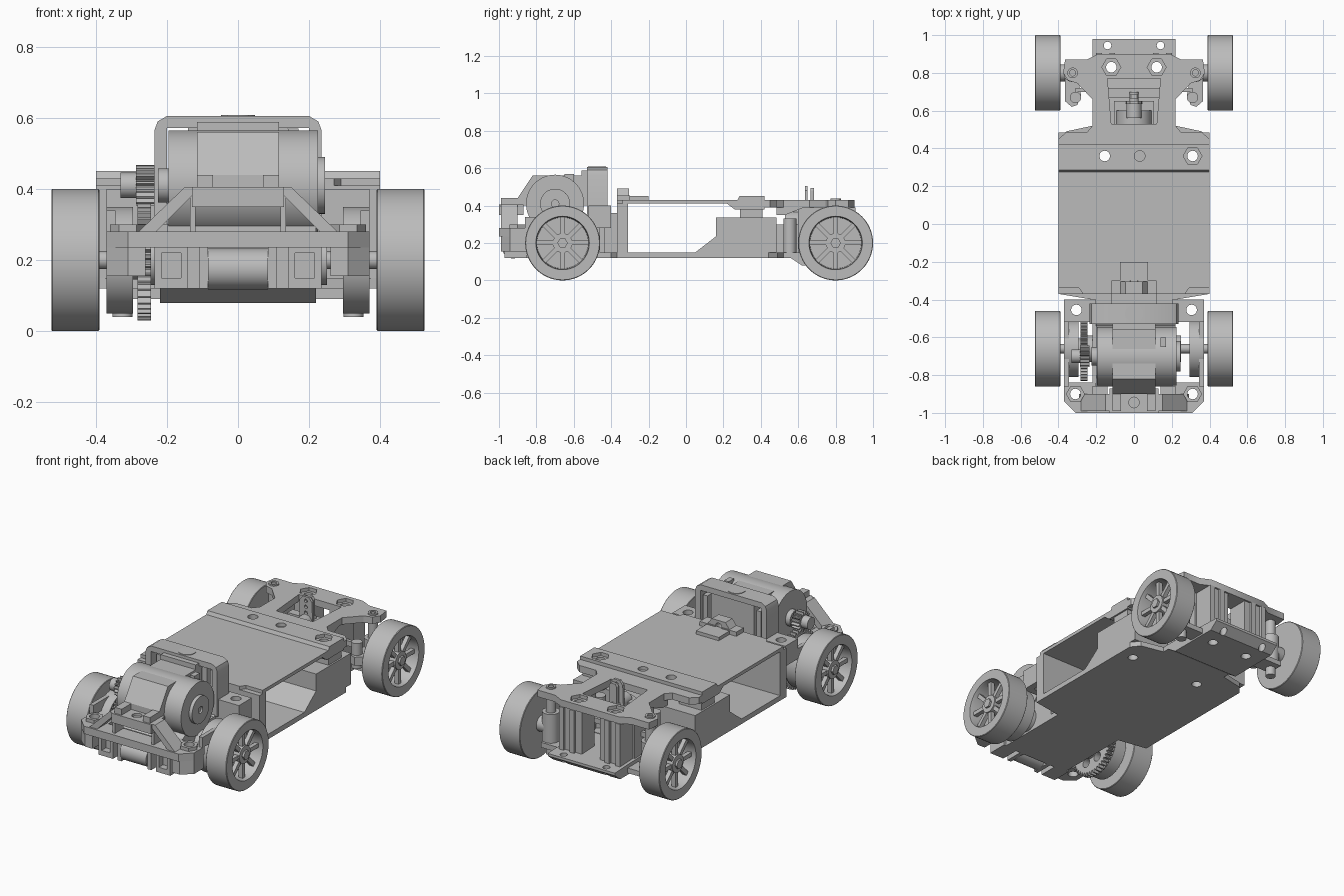
import bpy, bmesh
from math import sin, cos, pi, tau

if "Cube" in bpy.data.objects:
    bpy.data.objects.remove(bpy.data.objects["Cube"])

grey = bpy.data.materials.new("plain grey")
grey.use_nodes = True
grey.diffuse_color = (.5, .5, .5, 1)
grey.node_tree.nodes["Principled BSDF"].inputs["Base Color"].default_value = grey.diffuse_color
parts = []

# Shared levels, stations and sizes
FLOOR, SILL, LID, DECK = .12, .15, .41, .43
AXLE, FRONT, BACK = .2, -.66, .8
WIDE, NARROW, PIN = .4, .22, .325
MOTOR = (-.7, .41)
INNER, OUTER, DISH, TYRE, RIM = .39, .525, .43, .2, .14
BOLT, HEX = .028, .05


def finish(name, bm, mirror):
    bmesh.ops.remove_doubles(bm, verts=bm.verts, dist=.0001)
    bmesh.ops.recalc_face_normals(bm, faces=bm.faces)
    mesh = bpy.data.meshes.new(name)
    bm.to_mesh(mesh)
    bm.free()
    mesh.materials.append(grey)
    ob = bpy.data.objects.new(name, mesh)
    bpy.context.collection.objects.link(ob)
    if mirror:
        ob.modifiers.new("mirror", 'MIRROR').use_mirror_merge = False
    parts.append(ob)
    return ob


def prism(name, axis, outline, start, end, mirror=False):
    """Extrude a flat outline along an axis."""
    place = {'x': lambda u, v, w: (w, u, v), 'y': lambda u, v, w: (u, w, v),
             'z': lambda u, v, w: (u, v, w)}[axis]
    bm = bmesh.new()
    rings = [[bm.verts.new(place(u, v, w)) for u, v in outline] for w in (start, end)]
    for ring in rings:
        bm.faces.new(ring)
    near, far = rings
    for i in range(len(outline)):
        bm.faces.new((near[i - 1], near[i], far[i], far[i - 1]))
    return finish(name, bm, mirror)


def pair(name, xs, ys, zs, mirror=True):
    (left, right), (front, back) = xs, ys
    corners = [(left, front), (right, front), (right, back), (left, back)]
    return prism(name, 'z', corners, *zs, mirror)


def slab(name, half, ys, zs):
    return pair(name, (-half, half), ys, zs, False)


def circle(u, v, r, sides):
    return [(u + r * cos(tau * i / sides), v + r * sin(tau * i / sides)) for i in range(sides)]


def rod(name, axis, centre, r, start, end, mirror=False, sides=40):
    return prism(name, axis, circle(*centre, r, sides), start, end, mirror)


def both(half):
    """Complete an outline by reflecting its right half."""
    return half + [(-u, v) for u, v in reversed(half)]


def cut(obs, cutters):
    for ob in obs:
        bpy.context.view_layer.objects.active = ob
        for cutter in cutters:
            mod = ob.modifiers.new("cut", 'BOOLEAN')
            mod.operation, mod.solver, mod.object = 'DIFFERENCE', 'EXACT', cutter
        for mod in list(ob.modifiers):
            bpy.ops.object.modifier_apply(modifier=mod.name)
    for cutter in cutters:
        parts.remove(cutter)
        bpy.data.objects.remove(cutter)


def hole(x, y, r=BOLT, bottom=-1, mirror=True, sides=24):
    return rod("hole", 'z', (x, y), r, bottom, 1, mirror, sides)


def gear(name, centre, r, depth, teeth, start, end):
    y, z = centre
    outline = []
    for i in range(teeth * 4):
        reach = r if i % 4 > 1 else r - depth
        angle = tau * i / teeth / 4
        outline.append((y + reach * cos(angle), z + reach * sin(angle)))
    return prism(name, 'x', outline, start, end)


def wheel(name, y, spokes=8, edge=.003):
    # Tyre and dished rim turned from one profile
    profile = [(INNER, 0), (INNER, TYRE - edge), (INNER + edge, TYRE), (OUTER - edge, TYRE),
               (OUTER, TYRE - edge), (OUTER, RIM + edge), (OUTER - edge * 4, RIM),
               (DISH, RIM - edge), (DISH, 0)]
    bm = bmesh.new()
    verts = [bm.verts.new((x, y, AXLE + r)) for x, r in profile]
    edges = [bm.edges.new(ends) for ends in zip(verts, verts[1:])]
    bmesh.ops.spin(bm, geom=verts + edges, cent=(0, y, AXLE), axis=(1, 0, 0), angle=tau, steps=64)
    finish(name + "_tyre", bm, True)
    for i in range(spokes):
        c, s = cos(tau * i / spokes), sin(tau * i / spokes)
        spoke = [(y + r * c - w * s, AXLE + r * s + w * c)
                 for r, w in ((.03, -edge * 4), (RIM, -edge * 4), (RIM, edge * 4), (.03, edge * 4))]
        prism(name + "_spoke", 'x', spoke, .475, .5, True)
    rod(name + "_hub", 'x', (y, AXLE), .052, DISH, .508, True)
    rod(name + "_nut", 'x', (y, AXLE), .028, DISH, .52, True, 6)


wheel("front_wheel", FRONT)
wheel("back_wheel", BACK)

# Chassis tub: floor, front wall and sloping back box
floor = prism("floor", 'z', both([(NARROW, -.86), (NARROW, -.4), (WIDE, -.37), (WIDE, .44),
                                  (.36, .49), (NARROW, .52), (NARROW, .64)]), FLOOR, SILL)
slab("tub_front_wall", WIDE, (-.37, -.31), (FLOOR, LID))
back_box = prism("tub_back_box", 'x', [(.05, SILL), (.16, .235), (.16, .335), (.485, .335),
                                       (.485, SILL)], -WIDE, WIDE)

# Lid, latch and raised cross plate
prism("lid", 'z', both([(.27, -.37), (.29, -.34), (WIDE, -.34), (WIDE, .28)]), LID, DECK)
latch = slab("latch", .12, (-.37, -.3), (LID, .455))
collar = prism("latch_collar", 'y', both([(.075, .45), (.045, .49)]), -.37, -.305)
cut([latch, collar], [rod("hole", 'y', (0, .455), .02, -1, 0)])
slab("latch_tab", .075, (-.31, -.2), (DECK, .45))
post = pair("cross_plate_post", (.24, INNER), (.29, LID), (.33, INNER))
cross = prism("cross_plate", 'x', [(.22, LID), (.26, .38), (.42, .38), (.42, .45), (.285, .45),
                                   (.275, DECK), (.22, DECK)], -WIDE, WIDE)
cut([cross], [hole(.03, .36, BOLT, DECK, False), hole(.31, .36, HEX, DECK, False, 6)])
cut([cross, post, back_box, floor], [hole(-.155, .36, mirror=False),
                                     hole(.31, .36, mirror=False)])

# Back deck with ears, servo opening and hex sockets
deck = prism("back_deck", 'z', both([(WIDE, LID), (WIDE, .45), (.36, .485), (.25, .485),
                                     (NARROW, .52), (NARROW, .66), (.3, .745), (.35, .76),
                                     (.375, BACK), (.365, .87), (.25, .87), (.19, .9)]),
             INNER, DECK)
block = pair("bulkhead_block", (.06, .2), (.77, .89), (FLOOR, INNER))
skid = prism("skid_plate", 'x', [(.56, FLOOR), (.62, .08), (.93, .08), (.98, FLOOR),
                                 (.98, .135), (.56, SILL)], -NARROW, NARROW)
cut([deck], [prism("opening", 'z', both([(FLOOR, .53), (RIM, .77)]), 0, 1),
             hole(FLOOR, .83, HEX, LID, True, 6)])
cut([deck, block, skid], [hole(FLOOR, .83)])
cut([skid], [hole(RIM, .945, .02)])
for x in (.1, .17):
    pair("bulkhead_rib", (x, x + .03), (.88, .905), (FLOOR, INNER))
pair("bulkhead_side", (.17, .21), (.6, .78), (FLOOR, INNER))
prism("deck_rib", 'x', [(.485, INNER), (.485, .35), (.53, .35), (.63, INNER)], .17, NARROW, True)

# Steering servo and its horn
slab("servo", .105, (.48, .65), (FLOOR, .3))
rod("servo_boss", 'y', (0, .28), .095, .53, .6)
rod("servo_spline", 'y', (0, .36), .04, .56, .64)
rod("servo_screw", 'y', (0, .36), .025, .64, .7)
horn = prism("servo_horn", 'y', both([(.045, .34), (.04, .48), (.02, .505)]), .635, .65)
cut([horn], [rod("hole", 'y', (0, LID + i * .035), .01, 0, 1) for i in range(3)])
prism("servo_horn_link", 'y', both([(.025, .34), (.025, .48), (.015, .495)]), .665, .685)
slab("servo_crossbar", .145, (.67, .72), (.3, .36))

# Steering knuckles, arms and tie rod
pin = rod("kingpin", 'z', (PIN, BACK), BOLT, .04, .438, True)
cut([pin], [hole(PIN, BACK, .016, LID)])
rod("knuckle", 'z', (PIN, BACK), .048, FLOOR, .29, True)
rod("back_stub_axle", 'x', (BACK, AXLE), .045, PIN, WIDE, True)
pair("lower_arm", (.18, .35), (.76, .86), (.09, FLOOR))
prism("steering_arm", 'z', [(.3, BACK), (.28, .68), (.3, .63), (.33, .62), (.365, .65),
                            (.365, BACK)], .19, .24, True)
rod("tie_rod_end", 'z', (.31, .67), .03, .16, .31, True)
slab("tie_rod", .31, (.7, .72), (.25, .28))
rod("side_post", 'z', (.18, .555), .035, FLOOR, .33, True)

# Front axle, drums and gears
hub_line = (FRONT, AXLE)
rod("front_axle", 'x', hub_line, .025, -DISH, DISH)
rod("axle_drum", 'x', hub_line, .15, .295, .37, True, 64)
rod("axle_bearing", 'x', hub_line, .07, .2, .25, True)
rod("spur_hub", 'x', hub_line, .055, -.3, -.2)
spur = gear("spur_gear", hub_line, .17, .018, 44, -.283, -.245)
cut([spur], [rod("hole", 'x', spot, BOLT, -1, 0) for spot in circle(*hub_line, .095, 6)])
gear("pinion", MOTOR, .057, .016, 16, -.287, -.235)
rod("pinion_collar", 'x', MOTOR, .036, -.33, -.28)

# Motor, strap and cradle
rod("motor", 'x', MOTOR, .155, -.195, .225, sides=64)
rod("motor_boss", 'x', MOTOR, .048, -.225, -.19)
cap = rod("motor_end_cap", 'x', MOTOR, .08, .2, .245)
cut([cap], [rod("hole", 'x', MOTOR, .02, .235, 1)])
pair("motor_terminal", (.14, .17), (-.65, -.6), (.5, .57), False)
prism("motor_strap", 'x', [(-.9, WIDE), (-.9, .44), (-.82, .56), (-.5, .56), (-.5, WIDE)],
      -.115, .115)
slab("motor_clip", .115, (-.56, -.45), (.55, .588))
prism("motor_cradle", 'x', [(-.86, FLOOR), (-.86, .26), (-.8, .3), (-.54, .3), (-.46, .36),
                            (-.46, FLOOR)], -AXLE, NARROW)

# Arch behind the motor
arch = prism("arch", 'y', both([(.235, .3), (.235, .565), (.226, .59), (.2, .605)]), -.53, -.42)
cut([arch], [slab("inside", .2, (-1, 0), (0, .572))])
slab("arch_panel", RIM, (-.49, -.435), (FLOOR, .575))
pair("arch_post", (.16, .19), (-.49, -.43), (.3, .545))
rod("arch_boss", 'z', (0, -.475), .048, .59, .608)
slab("arch_foot", FLOOR, (-.44, -.37), (FLOOR, .36))

# Side mounts and rails around the motor
mount = pair("side_mount", (.2, .37), (-.52, -.4), (.28, WIDE))
cut([mount], [hole(.305, -.455)])
pair("side_rail", (.345, .37), (-.86, -.48), (.28, .34))
pair("inner_rail", (.2, NARROW), (-.86, -.46), (FLOOR, .28))

# Front bumper truss
bar = prism("bumper_bar", 'z', both([(.31, -1), (.37, -.94), (.37, -.84), (NARROW, -.84),
                                     (NARROW, -.9)]), .235, .28)
lower = prism("bumper_lower_block", 'z', [(.26, -.99), (.31, -.99), (.37, -.94), (.37, -.85),
                                          (.26, -.85)], .155, .235, True)
nut = rod("bumper_nut", 'z', (.31, -.9), HEX, .27, .3, True, 6)
cut([bar, lower, nut], [hole(.31, -.9)])
prism("bumper_strut", 'y', [(.24, .27), (.29, .27), (.15, .405), (.09, .405), (.09, .38),
                            (.13, .38)], -.99, -.9, True)
pair("bumper_upright", (.12, .135), (-.98, -.9), (.27, INNER))
top = slab("bumper_top", .13, (-1, -.87), (.35, .405))
cut([top], [hole(0, -.945, BOLT, INNER, False)])
pair("bumper_top_lug", (.07, .115), (-.99, -.87), (WIDE, .44))

# Lower front pivot and lugs
rod("pivot_barrel", 'x', (-.925, .175), .058, -.085, .085)
lug = pair("pivot_lug", (RIM, .235), (-.97, -.85), (FLOOR, .24))
cut([lug], [pair("slot", (.16, .215), (-1, -.93), (SILL, .22))])
pair("pivot_cheek", (.085, .11), (-.97, -.86), (FLOOR, .24))

# Smooth round surfaces, keep edges crisp
bpy.ops.object.select_all(action='DESELECT')
for ob in parts:
    ob.select_set(True)
bpy.context.view_layer.objects.active = parts[0]
bpy.ops.object.shade_smooth_by_angle(angle=pi / 6)
